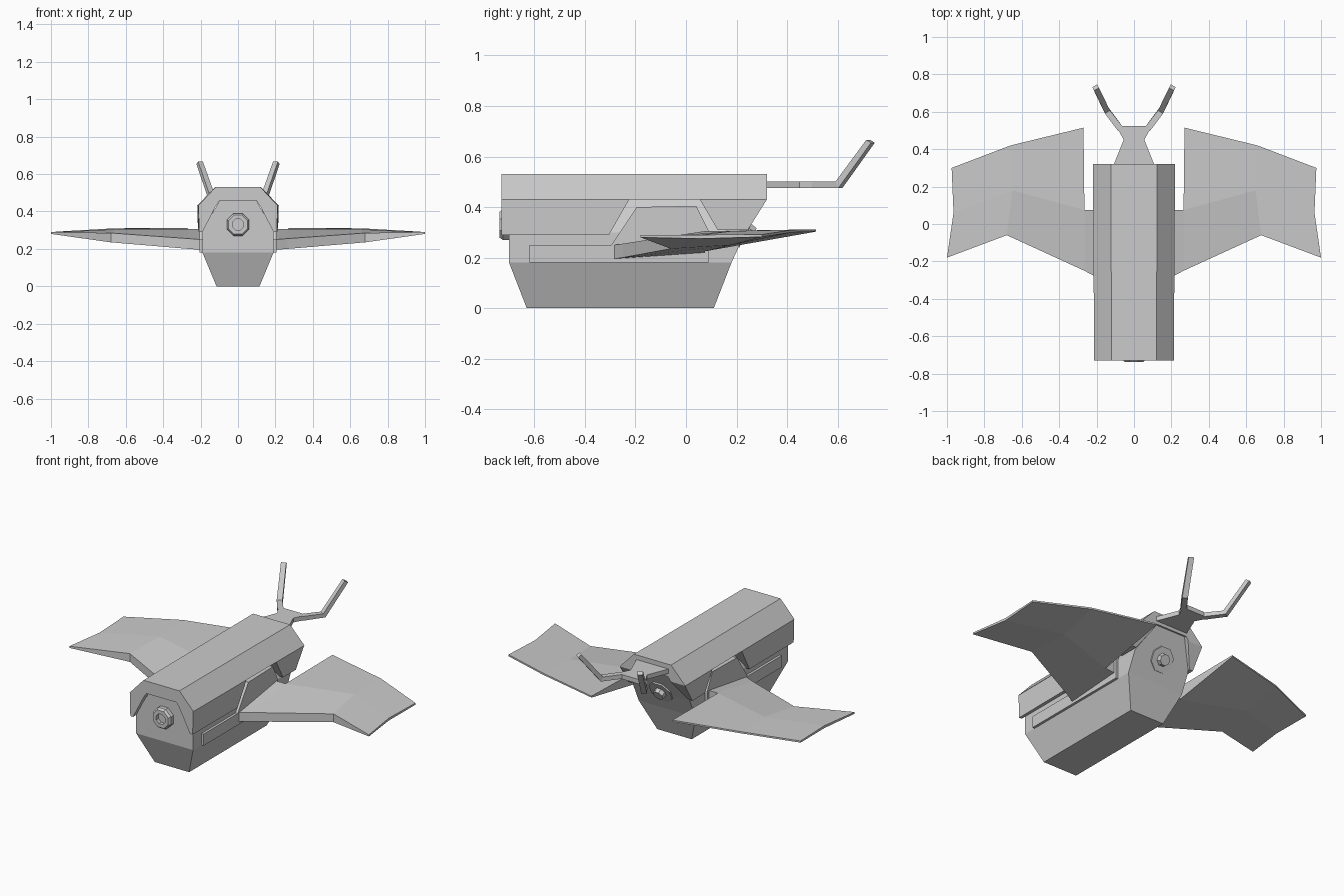
import bpy, bmesh, math
from mathutils import Vector, Matrix

if "Cube" in bpy.data.objects:
    bpy.data.objects.remove(bpy.data.objects["Cube"])

def make(name, verts, faces):
    me = bpy.data.meshes.new(name)
    me.from_pydata([tuple(v) for v in verts], [], faces)
    bm = bmesh.new()
    bm.from_mesh(me)
    bmesh.ops.recalc_face_normals(bm, faces=bm.faces)
    bm.to_mesh(me)
    bm.free()
    ob = bpy.data.objects.new(name, me)
    bpy.context.collection.objects.link(ob)
    return ob

def loft(name, rings):
    """Closed skin through rings with equal point counts."""
    n = len(rings[0])
    faces = [tuple(range(n)), tuple(range((len(rings) - 1) * n, len(rings) * n))]
    for r in range(len(rings) - 1):
        for i in range(n):
            j = (i + 1) % n
            faces.append((r*n + i, r*n + j, (r+1)*n + j, (r+1)*n + i))
    return make(name, [p for ring in rings for p in ring], faces)

def mirror(ob):
    m = ob.modifiers.new("mirror", 'MIRROR')
    m.use_mirror_merge = False
    return ob

def rod(name, pos, direction, r1, r2, depth, sides=8):
    """Faceted disc with its base at pos."""
    d = Vector(direction).normalized()
    me = bpy.data.meshes.new(name)
    bm = bmesh.new()
    bmesh.ops.create_cone(bm, cap_ends=True, segments=sides, radius1=r1, radius2=r2, depth=depth)
    bmesh.ops.rotate(bm, verts=bm.verts, matrix=Matrix.Rotation(math.pi / sides, 3, 'Z'))
    bmesh.ops.transform(bm, verts=bm.verts, matrix=Matrix.Translation(Vector(pos) + d * depth / 2)
                        @ d.to_track_quat('Z', 'Y').to_matrix().to_4x4())
    bm.to_mesh(me)
    bm.free()
    ob = bpy.data.objects.new(name, me)
    bpy.context.collection.objects.link(ob)
    return ob

# Inner hull: horizontal sections (z, half width, front y, back y)
sections = [(0, .115, -.63, .11), (.18, .19, -.70, .18), (.30, .19, -.70, .235), (.455, .10, -.70, .31)]
loft("hull", [[(-w, a, z), (w, a, z), (w, b, z), (-w, b, z)] for z, w, a, b in sections])

# Upper shell: faceted arch running along y
half = [(.12, .53), (.213, .43), (.118, .43), (.10, .455)]
arch = half + [(-x, z) for x, z in reversed(half)]
loft("upper_shell", [[(x * k, y, z) for x, z in arch] for y, k in ((-.73, 1), (.32, 1.03))])

# Shell side walls with the arched cut-out between them
def side_wall(name, yz, inner_top=.118, inner_bottom=.19):
    outer = [(.2115 + .006 * (y + .73) - .025 * (.43 - z), y, z) for y, z in yz]
    inner = [(inner_top + (inner_bottom - inner_top) * min(1, (.43 - z) / .12), y, z) for y, z in yz]
    return mirror(loft(name, [outer, inner]))

side_wall("front_side_wall", [(-.73, .29), (-.305, .29), (-.225, .43), (-.73, .43)])
side_wall("rear_side_wall", [(.125, .31), (.245, .31), (.32, .43), (.055, .43)])

# Raised side panels behind the wing roots
panel = [(-.62, .18), (.09, .18), (.09, .305), (.04, .405), (-.195, .40), (-.295, .25), (-.62, .25)]
mirror(loft("side_panel", [[(x, y, z) for y, z in panel] for x in (.13, .205)]))

# Wings: points are (x, y, top z, bottom z)
pts = [(.20, -.285, .25, .195), (.265, -.25, .255, .20), (.68, -.06, .285, .235), (1.0, -.18, .29, .28),
       (.20, .075, .305, .22), (.265, .075, .305, .225), (.65, .18, .305, .25), (.965, .06, .29, .275),
       (.27, .515, .312, .303), (.66, .42, .31, .30), (.975, .30, .292, .282)]
quads = [(0, 1, 5, 4), (1, 2, 6, 5), (2, 3, 7, 6), (5, 6, 9, 8), (6, 7, 10, 9)]
rim = [0, 1, 2, 3, 7, 10, 9, 8, 5, 4]
n = len(pts)
faces = quads + [tuple(i + n for i in q) for q in quads]
faces += [(a, b, b + n, a + n) for a, b in zip(rim, rim[1:] + rim[:1])]
mirror(make("wing", [p[:3] for p in pts] + [(p[0], p[1], p[3]) for p in pts], faces))

# Flat neck plate for the two feelers
right = [(.11, .31), (.105, .325), (.055, .45), (.085, .505), (.06, .525)]
plate = right + [(-x, y) for x, y in reversed(right)]
loft("neck_plate", [[(x, y, z) for x, y in plate] for z in (.475, .502)])

# Bent feelers: square bar swept along three points
def bar(x, y, z, w, h, up):
    side, u = Vector((.86, -.5, 0)), Vector(up).normalized()
    c = Vector((x, y, z))
    return [c + side * w * a + u * h * b for a, b in ((-1, -1), (1, -1), (1, 1), (-1, 1))]

mirror(loft("feeler", [bar(.07, .505, .488, .017, .013, (0, 0, 1)),
                       bar(.145, .605, .488, .016, .014, (-.25, -.5, 1)),
                       bar(.205, .73, .66, .015, .012, (-.4, -.75, .5))]))

# Front nozzle with a hollow centre
radii = [(.065, -.69), (.065, -.725), (.055, -.738), (.032, -.738), (.032, -.715)]
loft("front_nozzle", [[(r * math.cos(math.pi / 8 + i * math.pi / 4), y,
                        .33 + r * math.sin(math.pi / 8 + i * math.pi / 4)) for i in range(8)]
                      for r, y in radii])

# Rear port on the slanted end
slope = Vector((0, .25, -.13)).normalized()
base = Vector((0, .238, .305))
rod("rear_port", base - slope * .01, slope, .078, .075, .016)
rod("rear_knob", base, slope, .038, .032, .032)
